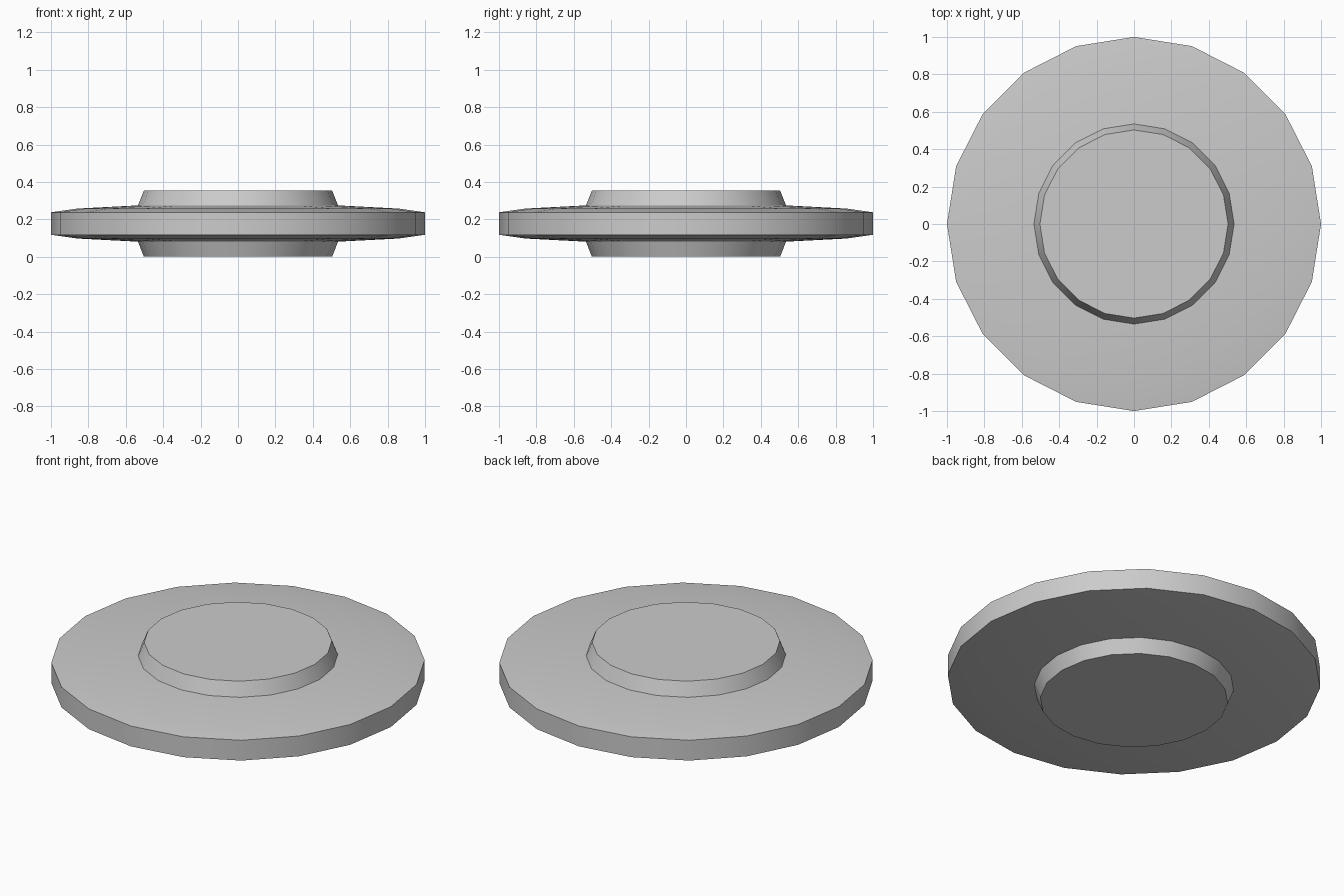
import bpy, bmesh, math

if "Cube" in bpy.data.objects:
    bpy.data.objects.remove(bpy.data.objects["Cube"])

SIDES = 20
MID = 0.1775  # height of the mirror plane

# Upper half profile (radius, height above the mirror plane): rim, flange, hub
half = [(1.0, 0.06), (0.86, 0.08), (0.535, 0.097), (0.503, 0.1775)]
profile = [(r, MID - h) for r, h in reversed(half)] + [(r, MID + h) for r, h in half]

# Revolve the profile into a closed disc
bm = bmesh.new()
rings = []
for r, z in profile:
    rings.append([bm.verts.new((r * math.cos(2 * math.pi * i / SIDES),
                                r * math.sin(2 * math.pi * i / SIDES), z))
                  for i in range(SIDES)])
for low, high in zip(rings, rings[1:]):
    for i in range(SIDES):
        j = (i + 1) % SIDES
        bm.faces.new((low[i], low[j], high[j], high[i]))

# Flat hub caps
bm.faces.new(rings[-1])
bm.faces.new(list(reversed(rings[0])))

mesh = bpy.data.meshes.new("hubbed_disc")
bm.to_mesh(mesh)
bm.free()
disc = bpy.data.objects.new("hubbed_disc", mesh)
bpy.context.collection.objects.link(disc)

# Smooth around the rim, crisp at the profile corners
bpy.context.view_layer.objects.active = disc
disc.select_set(True)
bpy.ops.object.shade_smooth_by_angle(angle=math.radians(30))
